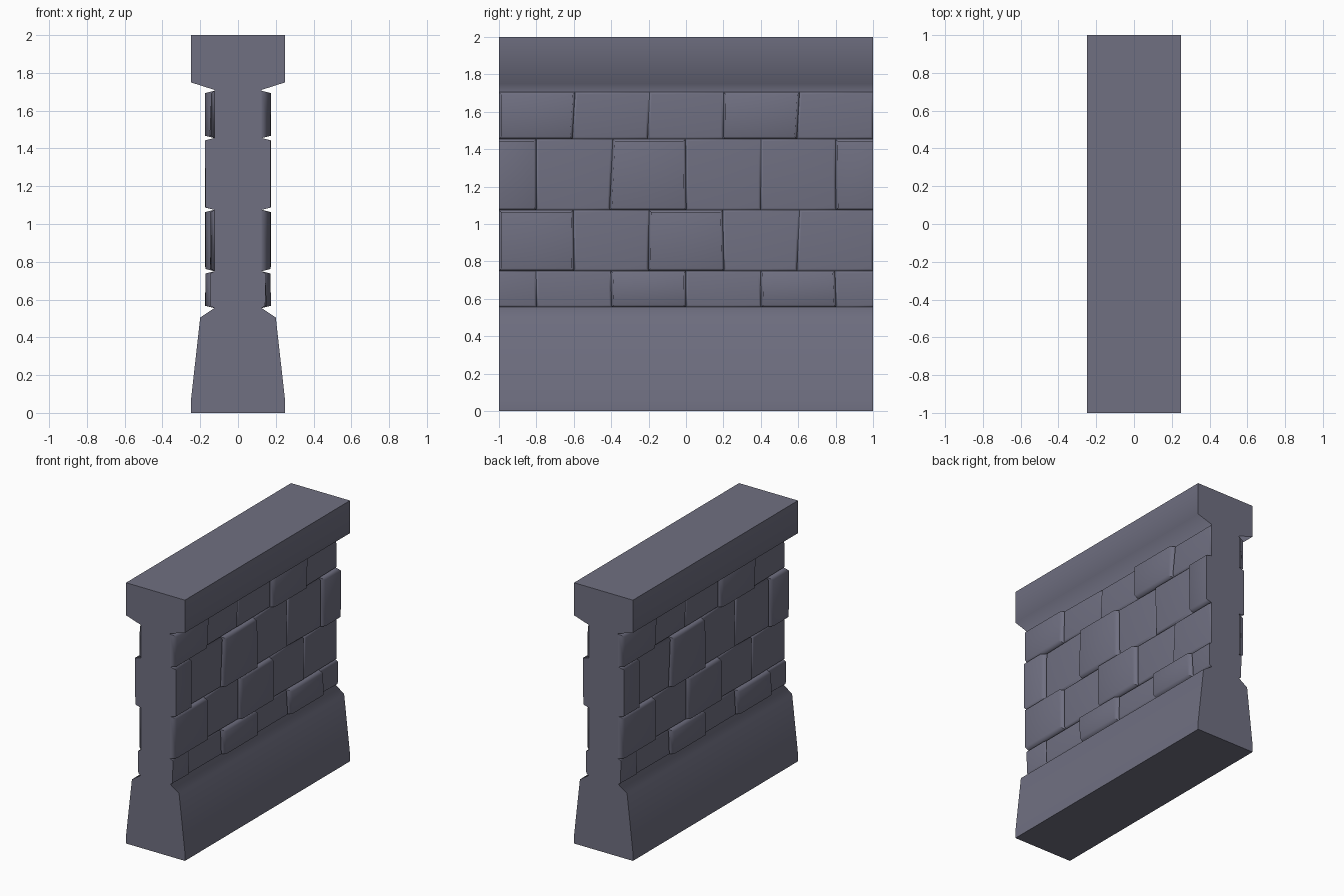
import bpy, bmesh, math, random
from mathutils import Matrix

random.seed(4)
if "Cube" in bpy.data.objects:
    bpy.data.objects.remove(bpy.data.objects["Cube"])

CORE, LOW, HIGH = 0.125, 0.145, 0.175
BEVEL = 0.012

# Single stone colour
stone = bpy.data.materials.new("slate grey stone")
stone.use_nodes = True
colour = (0.16, 0.16, 0.22, 1)
stone.diffuse_color = colour
stone.node_tree.nodes["Principled BSDF"].inputs["Base Color"].default_value = colour


def finish(bm, name):
    """Turn a bmesh into a softly shaded object with area weighted normals."""
    bmesh.ops.recalc_face_normals(bm, faces=bm.faces)
    mesh = bpy.data.meshes.new(name)
    bm.to_mesh(mesh)
    bm.free()
    mesh.materials.append(stone)
    obj = bpy.data.objects.new(name, mesh)
    bpy.context.collection.objects.link(obj)
    bpy.ops.object.select_all(action='DESELECT')
    obj.select_set(True)
    bpy.context.view_layer.objects.active = obj
    bpy.ops.object.shade_smooth_by_angle(angle=math.radians(80))
    weighted = obj.modifiers.new("weighted normals", 'WEIGHTED_NORMAL')
    weighted.keep_sharp = True
    return obj


# Wall body: half profile mirrored and extruded along the wall
half = [(0.25, 0), (0.25, 0.06), (0.20, 0.505), (CORE, 0.555),
        (CORE, 1.71), (0.25, 1.75), (0.25, 2)]
profile = half + [(-x, z) for x, z in reversed(half)]
bm = bmesh.new()
end = bm.faces.new([bm.verts.new((x, -1, z)) for x, z in profile])
extruded = bmesh.ops.extrude_face_region(bm, geom=[end])
moved = [v for v in extruded["geom"] if isinstance(v, bmesh.types.BMVert)]
bmesh.ops.translate(bm, verts=moved, vec=(0, 2, 0))
finish(bm, "wall_body")


def add_brick(bm, y0, y1, z0, z1, raised, slant0, slant1):
    """Tapered block whose wide back sits on the wall core."""
    # Bricks cut by the wall end keep a full flat end
    cut = y1 - y0 < 0.3
    in0 = 0 if cut and y0 == -1 else BEVEL
    in1 = 0 if cut and y1 == 1 else BEVEL
    back = [(y0 - slant0, z0), (y1 - slant1, z0), (y1 + slant1, z1), (y0 + slant0, z1)]
    front = [(y0 - slant0 + in0, z0 + BEVEL), (y1 - slant1 - in1, z0 + BEVEL),
             (y1 + slant1 - in1, z1 - BEVEL), (y0 + slant0 + in0, z1 - BEVEL)]
    a = [bm.verts.new((CORE, y, z)) for y, z in back]
    b = []
    for y, z in front:
        x = HIGH - random.uniform(0, 0.004) if raised else LOW + random.uniform(-0.006, 0.006)
        b.append(bm.verts.new((x, y, z)))
    bm.faces.new(b)
    for i in range(4):
        j = (i + 1) % 4
        bm.faces.new((a[i], a[j], b[j], b[i]))


# Brick courses: bottom, top, running offset, indices of raised bricks
whole = [-1, -0.6, -0.2, 0.2, 0.6, 1]
offset = [-1, -0.8, -0.4, 0, 0.4, 0.8, 1]
courses = [(0.555, 0.75, offset, (2, 4)),
           (0.75, 1.075, whole, (0, 2)),
           (1.075, 1.455, offset, (0, 2, 5)),
           (1.455, 1.705, whole, (0, 3))]

bm = bmesh.new()
for z0, z1, joints, raised in courses:
    slants = [0 if abs(y) == 1 else random.uniform(-0.004, 0.008) for y in joints]
    for i in range(len(joints) - 1):
        add_brick(bm, joints[i], joints[i + 1], z0, z1, i in raised,
                  slants[i], slants[i + 1])
left = finish(bm, "left_bricks")

# Opposite side is the same brickwork turned half a circle
right = left.copy()
right.data = left.data.copy()
right.name = "right_bricks"
right.data.transform(Matrix.Rotation(math.pi, 4, 'Z'))
bpy.context.collection.objects.link(right)

# Open shells: make sure the brick faces look outward
for obj, side in ((left, 1), (right, -1)):
    mesh = obj.data
    widest = max(mesh.polygons, key=lambda p: p.area)
    if widest.normal.x * side < 0:
        mesh.flip_normals()
